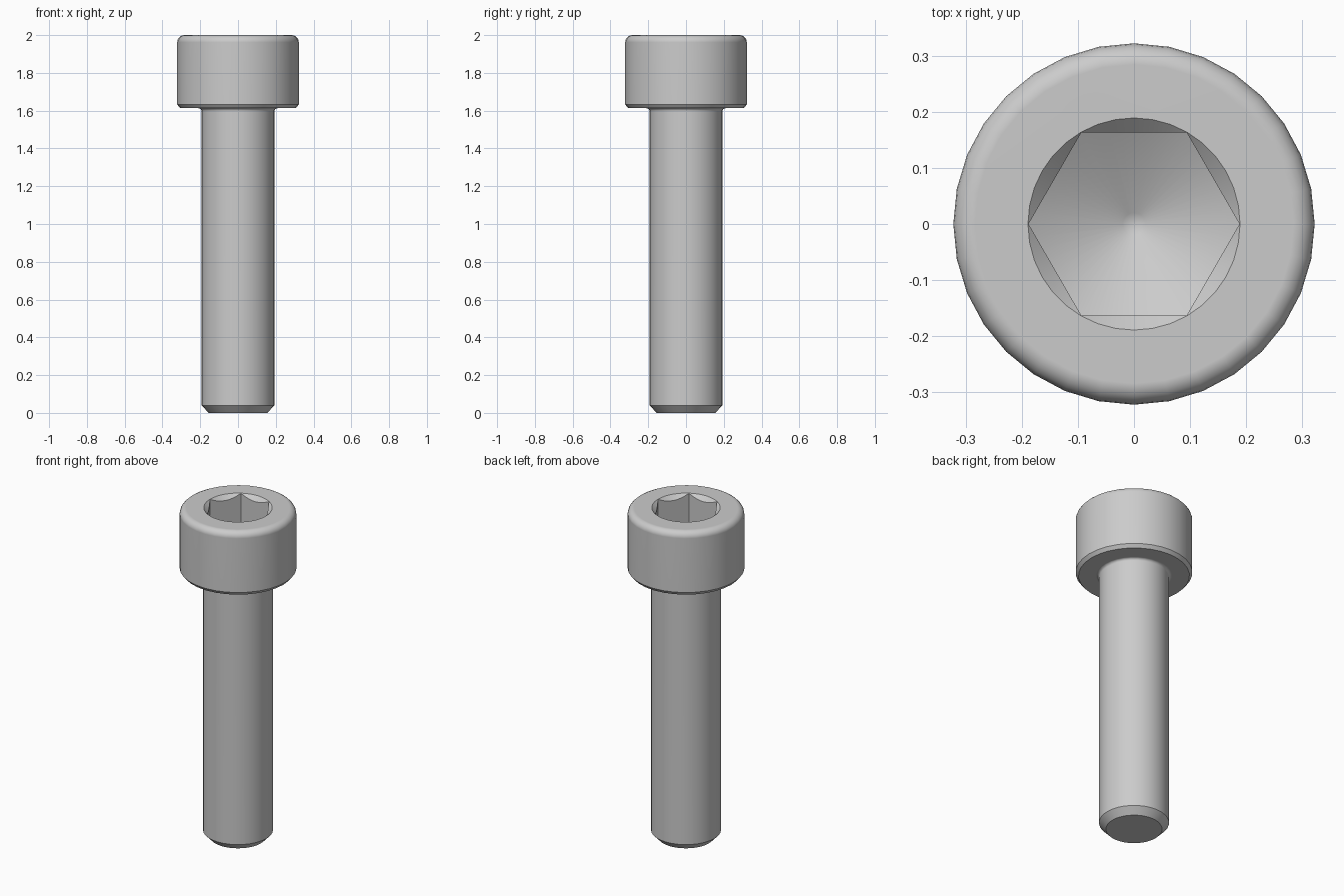
import bpy, bmesh
from math import cos, sin, pi, radians

cube = bpy.data.objects.get("Cube")
if cube:
    bpy.data.objects.remove(cube, do_unlink=True)

steel = bpy.data.materials.new("steel grey")
steel.use_nodes = True
GREY = (0.6, 0.6, 0.6, 1)
steel.diffuse_color = GREY
steel.node_tree.nodes["Principled BSDF"].inputs["Base Color"].default_value = GREY


def lathe(name, profile, sides):
    """Closed solid turned around z from (radius, height) points, bottom to top."""
    bm = bmesh.new()
    rings = [[bm.verts.new((r * cos(2 * pi * i / sides), r * sin(2 * pi * i / sides), z))
              for i in range(sides)] for r, z in profile]
    for low, high in zip(rings, rings[1:]):
        for i in range(sides):
            j = (i + 1) % sides
            bm.faces.new((low[i], low[j], high[j], high[i]))
    bm.faces.new(rings[0][::-1])
    bm.faces.new(rings[-1])
    mesh = bpy.data.meshes.new(name)
    bm.to_mesh(mesh)
    bm.free()
    mesh.materials.append(steel)
    obj = bpy.data.objects.new(name, mesh)
    bpy.context.collection.objects.link(obj)
    return obj


def select(obj):
    bpy.ops.object.select_all(action="DESELECT")
    obj.select_set(True)
    bpy.context.view_layer.objects.active = obj


def combine(obj, tool, operation):
    """Apply a boolean and discard the tool."""
    mod = obj.modifiers.new("cut", "BOOLEAN")
    mod.operation, mod.object, mod.solver = operation, tool, "EXACT"
    select(obj)
    bpy.ops.object.modifier_apply(modifier=mod.name)
    bpy.data.objects.remove(tool, do_unlink=True)


def arc(cr, cz, radius, start, end, steps):
    angles = [radians(start + (end - start) * k / steps) for k in range(steps + 1)]
    return [(cr + radius * cos(a), cz + radius * sin(a)) for a in angles]


# Bolt body: chamfered tip, shank, neck fillet, head with rounded top edge
SHANK, HEAD, TOP, UNDER = 0.193, 0.322, 2.0, 1.613
FILLET, ROUND = 0.016, 0.038
profile = [(0.155, 0), (SHANK, 0.04)]
profile += arc(SHANK + FILLET, UNDER - FILLET, FILLET, 180, 90, 4)
profile += [(0.306, UNDER), (HEAD, UNDER + 0.02)]
profile += arc(HEAD - ROUND, TOP - ROUND, ROUND, 0, 90, 5)
bolt = lathe("socket_head_bolt", profile, 32)

# Hex socket with a drilled conical floor
socket = lathe("hex_socket", [(0.188, 1.6), (0.188, 2.1)], 6)
drill = lathe("drill_point", [(0.02, 1.709), (0.26, 1.848), (0.26, 2.2)], 48)
combine(socket, drill, "INTERSECT")
combine(bolt, socket, "DIFFERENCE")

# Conical lead-in at the socket mouth
lead_in = lathe("lead_in", [(0.129, 1.94), (0.209, 2.02)], 36)
combine(bolt, lead_in, "DIFFERENCE")

select(bolt)
bpy.ops.object.shade_smooth_by_angle(angle=radians(35))
weighted = bolt.modifiers.new("even_flats", "WEIGHTED_NORMAL")
weighted.keep_sharp = True
